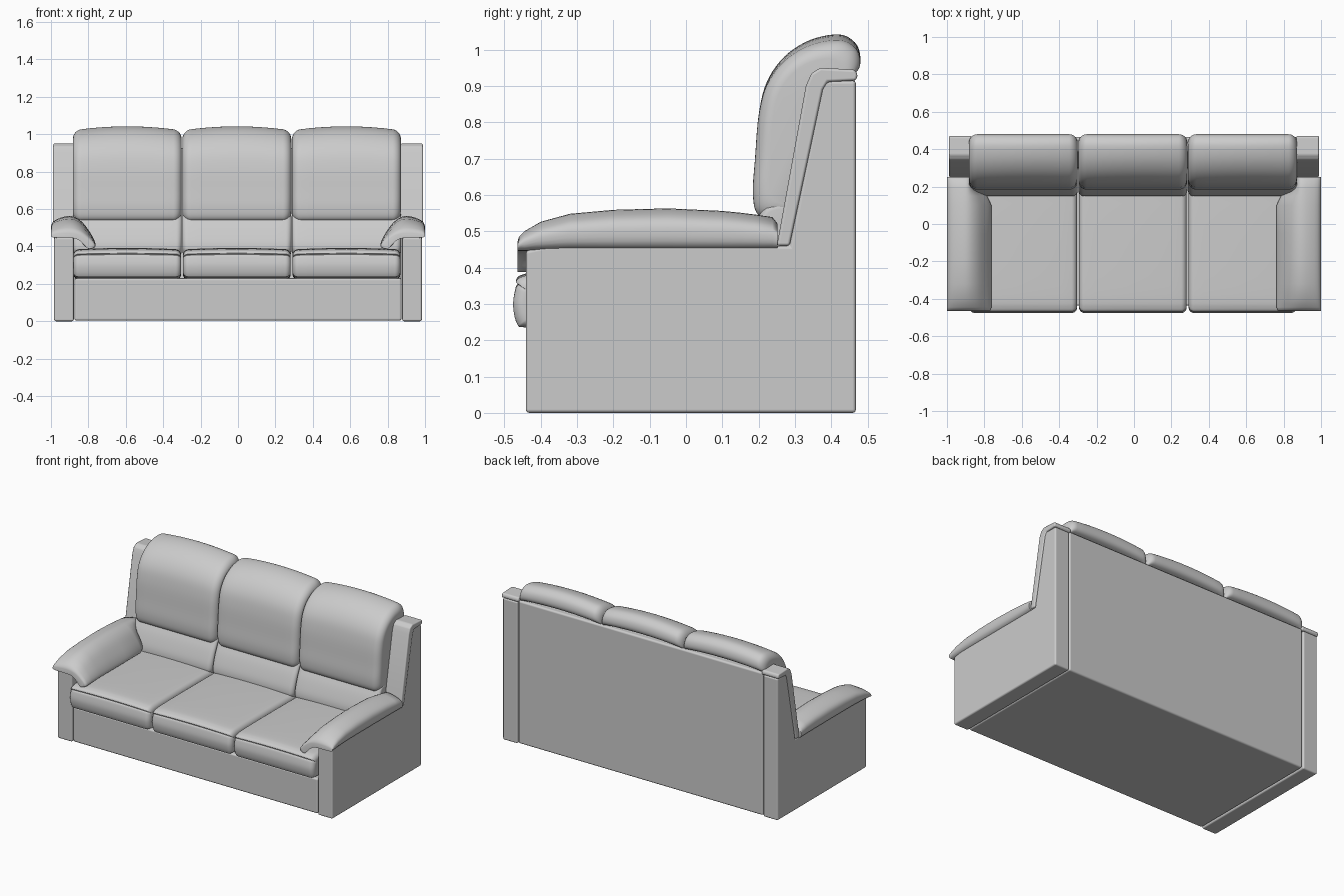
import bpy, bmesh, math
from mathutils import Vector

if "Cube" in bpy.data.objects:
    bpy.data.objects.remove(bpy.data.objects["Cube"])


def spline(pts, n=5):
    """Closed Catmull-Rom curve through 2D points."""
    out, c = [], len(pts)
    for i in range(c):
        a, b, d, e = (Vector(pts[(i + k) % c]) for k in (-1, 0, 1, 2))
        for j in range(n):
            t = j / n
            out.append(0.5 * (2 * b + (d - a) * t + (2 * a - 5 * b + 4 * d - e) * t * t
                              + (3 * b - a - 3 * d + e) * t ** 3))
    return out


def loft(name, rings, angle=40, bevel=0):
    """Skin closed rings and cap both ends."""
    bm = bmesh.new()
    vs = [[bm.verts.new(p) for p in r] for r in rings]
    n = len(rings[0])
    for a, b in zip(vs, vs[1:]):
        for i in range(n):
            bm.faces.new((a[i], a[(i + 1) % n], b[(i + 1) % n], b[i]))
    bm.faces.new(vs[0])
    bm.faces.new(vs[-1][::-1])
    bmesh.ops.recalc_face_normals(bm, faces=bm.faces)
    me = bpy.data.meshes.new(name)
    bm.to_mesh(me)
    bm.free()
    ob = bpy.data.objects.new(name, me)
    bpy.context.collection.objects.link(ob)
    bpy.ops.object.select_all(action='DESELECT')
    ob.select_set(True)
    bpy.context.view_layer.objects.active = ob
    bpy.ops.object.shade_smooth_by_angle(angle=math.radians(angle))
    if bevel:
        m = ob.modifiers.new("bevel", 'BEVEL')
        m.width, m.segments, m.limit_method = bevel, 3, 'ANGLE'
        m.harden_normals = True
    return ob


def slab(name, profile, x0, x1, bevel):
    """Side profile (y, z) extruded along x."""
    return loft(name, [[(x, y, z) for y, z in profile] for x in (x0, x1)], bevel=bevel)


def cushion(name, profile, cx, half, r, crown):
    """Side profile swept along x with rounded ends and a crowned middle."""
    pts = spline(profile)
    ys, zs = [p.x for p in pts], [p.y for p in pts]
    my, mz = (min(ys) + max(ys)) / 2, (min(zs) + max(zs)) / 2
    hy, hz = max(ys) - my, max(zs) - mz
    ends = [(-half + r * (1 - math.cos(a)), r * (1 - math.sin(a)))
            for a in (math.pi / 2 * k / 7 for k in range(8))]
    flat = [((half - r) * k / 5, 0) for k in range(-4, 5)]
    rings = []
    for x, d in ends + flat + [(-x, d) for x, d in reversed(ends)]:
        d_z = d + crown * (x / half) ** 2
        ring = []
        for p in pts:
            # only the upper half follows the crown
            dz = d_z if p.y > mz else d
            ring.append((cx + x, my + (p.x - my) * (1 - d / hy), mz + (p.y - mz) * (1 - dz / hz)))
        rings.append(ring)
    return loft(name, rings, 60)


# frame: base and back in one piece
slab("frame", [(-.437, .003), (.465, .003), (.465, .925), (.385, .925), (.3, .42), (.3, .23), (-.437, .23)],
     -.874, .874, .012)

# cushions in three places
SEAT = [(-.44, .235), (-.465, .245), (-.476, .295), (-.469, .345), (-.462, .357), (-.468, .366),
        (-.45, .381), (-.38, .39), (-.1, .392), (.15, .39), (.25, .385), (.28, .33), (.25, .23), (0, .225), (-.3, .225)]
LUMBAR = [(.155, .37), (.15, .41), (.168, .47), (.195, .53), (.23, .58), (.3, .58), (.31, .48), (.29, .36), (.2, .345)]
BACK = [(.225, .535), (.193, .553), (.184, .61), (.19, .7), (.2, .82), (.222, .91), (.27, .98), (.34, 1.026),
        (.42, 1.042), (.465, 1.02), (.48, .98), (.468, .948), (.42, .93), (.37, .91), (.335, .8), (.275, .56)]
for side, cx in (("left", -.592), ("middle", -.006), ("right", .58)):
    cushion("seat_cushion_" + side, SEAT, cx, .288, .03, .008)
    cushion("lumbar_cushion_" + side, LUMBAR, cx, .291, .03, 0)
    cushion("back_cushion_" + side, BACK, cx, .291, .045, .022)

# arm pad section (x, height share, base z) and stations (y, height, inner reach, drop)
SECTION = [(1.0, .4, .45), (.98, .78, .45), (.9, 1, .45), (.84, .8, .445), (.79, .4, .425), (.765, .08, .41),
           (.766, 0, .395), (.795, 0, .389), (.835, 0, .425), (.88, 0, .444), (.98, 0, .447)]
STATIONS = [(-.464, .02, .9, 0), (-.46, .035, .97, 0), (-.445, .05, 1, 0), (-.4, .073, 1, .003), (-.32, .092, 1, .006),
            (-.2, .103, 1, .006), (-.05, .107, 1, .006), (.1, .1, 1, .006), (.15, .095, .8, .006),
            (.19, .09, .3, .006), (.238, .083, .12, .006), (.252, .065, .1, .006)]
SIDE = [(-.441, 0), (.468, 0), (.468, .915), (.375, .915), (.285, .46), (-.38, .46), (-.441, .447)]
WING = [(.25, .46), (.285, .46), (.377, .89), (.39, .911), (.468, .915), (.473, .93), (.465, .945),
        (.37, .95), (.345, .935), (.33, .9)]

for side, s in (("left", -1), ("right", 1)):
    # side panel and the padded strip up the wing
    slab("side_panel_" + side, SIDE, s * .878, s * .983, .01)
    slab("wing_pad_" + side, WING, s * .868, s * .989, .008)
    # drooping arm pad
    rings = []
    for y, h, k, lift in STATIONS:
        sec = [(x if x >= .88 else .88 - (.88 - x) * k, z + q * h + lift) for x, q, z in SECTION]
        rings.append([(s * p.x, y, p.y) for p in spline(sec, 4)])
    loft("arm_pad_" + side, rings, 60)
